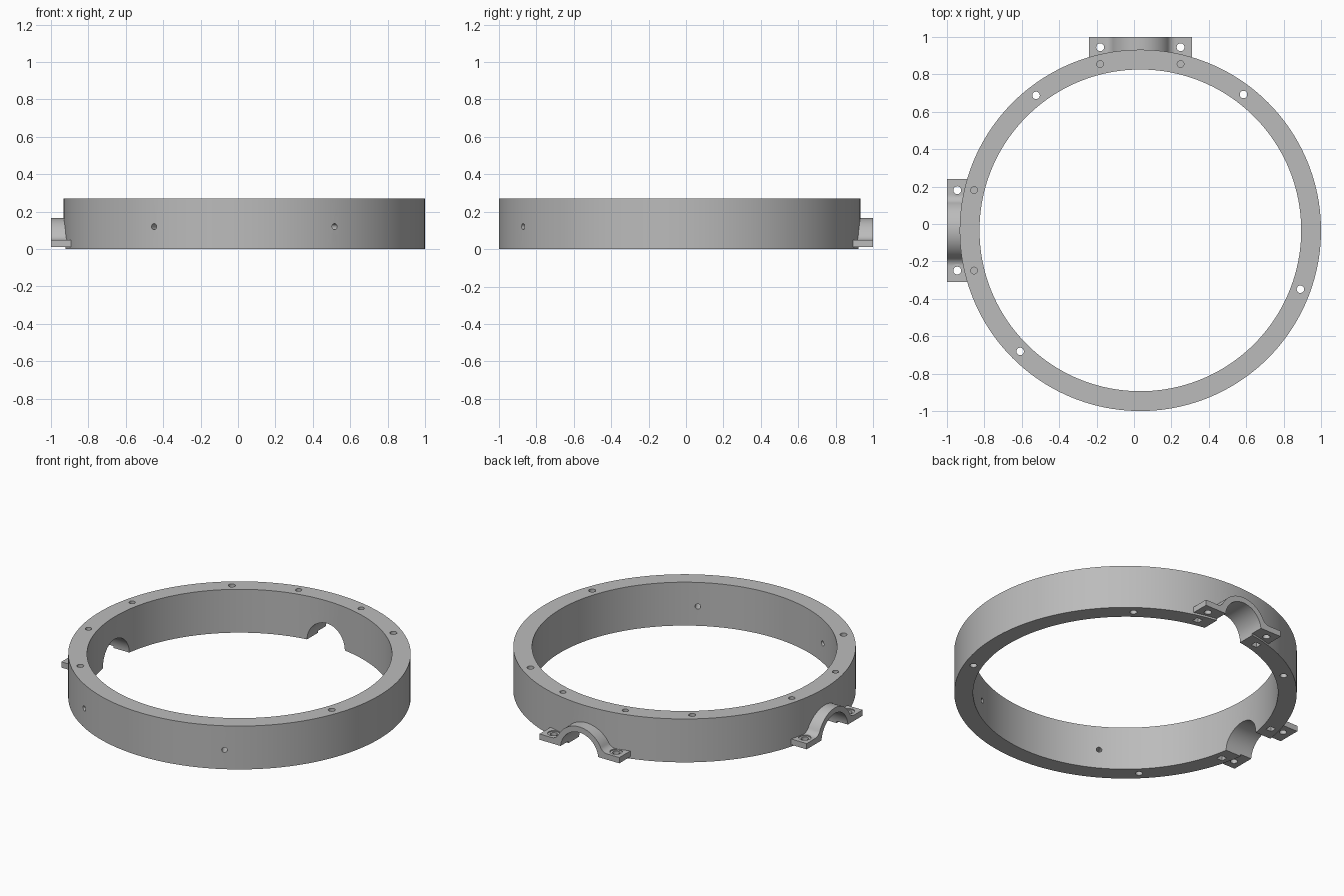
import bpy
import bmesh
import math
from mathutils import Matrix

cube = bpy.data.objects.get("Cube")
if cube:
    bpy.data.objects.remove(cube)

R_OUT, R_IN, HEIGHT = 0.966, 0.86, 0.27
OFFSET = 0.034              # ring centre relative to the overall centre
ARCH_OUT, ARCH_IN = 0.165, 0.13
FLANGE_LOW, FLANGE_TOP, HALF_WIDTH = 0.012, 0.048, 0.275
SCREW_U, SCREW_V, PIN_V = 0.215, 0.979, 0.889
CLAMP_START, CLAMP_END = 0.915, 1 + OFFSET

grey = bpy.data.materials.new("plain grey")
grey.use_nodes = True
grey.diffuse_color = (0.5, 0.5, 0.5, 1)
grey.node_tree.nodes["Principled BSDF"].inputs["Base Color"].default_value = (0.5, 0.5, 0.5, 1)


def add_object(name, bm):
    bmesh.ops.recalc_face_normals(bm, faces=bm.faces[:])
    mesh = bpy.data.meshes.new(name)
    bm.to_mesh(mesh)
    bm.free()
    obj = bpy.data.objects.new(name, mesh)
    bpy.context.collection.objects.link(obj)
    mesh.materials.append(grey)
    return obj


def cylinder(name, radius, low, high, place=Matrix(), segments=32):
    """Upright cylinder from low to high, moved by a matrix."""
    bm = bmesh.new()
    mat = place @ Matrix.Translation((0, 0, (low + high) / 2))
    bmesh.ops.create_cone(bm, cap_ends=True, segments=segments, radius1=radius,
                          radius2=radius, depth=high - low, matrix=mat)
    return add_object(name, bm)


def box(name, size, place):
    bm = bmesh.new()
    bmesh.ops.create_cube(bm, size=1, matrix=place @ Matrix.Diagonal((*size, 1)))
    return add_object(name, bm)


def cut(obj, cutters):
    for c in cutters:
        c.hide_render = True
        mod = obj.modifiers.new("cut", "BOOLEAN")
        mod.operation = "DIFFERENCE"
        mod.solver = "EXACT"
        mod.object = c
    bpy.context.view_layer.objects.active = obj
    for mod in list(obj.modifiers):
        bpy.ops.object.modifier_apply(modifier=mod.name)
    for c in cutters:
        bpy.data.objects.remove(c)


def turn(angle):
    return Matrix.Rotation(math.radians(angle), 4, "Z")


def arc(cx, cz, radius, start, end, steps):
    return [(cx + radius * math.cos(start + (end - start) * i / steps),
             cz + radius * math.sin(start + (end - start) * i / steps))
            for i in range(steps + 1)]


def clamp(name, place):
    """Saddle clamp: flat feet, filleted into a half-round arch."""
    fillet = 0.05
    fz = FLANGE_TOP + fillet
    fu = math.sqrt((ARCH_OUT + fillet) ** 2 - fz ** 2)
    lean = math.atan2(fz, fu)
    half = [(HALF_WIDTH, FLANGE_LOW), (HALF_WIDTH, FLANGE_TOP)]
    half += arc(fu, fz, fillet, -math.pi / 2, lean - math.pi, 10)
    half += arc(0, 0, ARCH_OUT, lean, math.pi / 2, 20)[1:]
    outer = half + [(-u, z) for u, z in reversed(half[:-1])]
    foot = math.asin(FLANGE_LOW / ARCH_IN)
    profile = outer + arc(0, 0, ARCH_IN, math.pi - foot, foot, 48)
    bm = bmesh.new()
    face = bm.faces.new([bm.verts.new((u, CLAMP_START, z)) for u, z in profile])
    moved = bmesh.ops.extrude_face_region(bm, geom=[face])["geom"]
    bmesh.ops.translate(bm, vec=(0, CLAMP_END - CLAMP_START, 0),
                        verts=[v for v in moved if isinstance(v, bmesh.types.BMVert)])
    bm.transform(place)
    obj = add_object(name, bm)
    cutters = []
    for u in (-SCREW_U, SCREW_U):
        spot = place @ Matrix.Translation((u, SCREW_V, 0))
        cutters.append(cylinder("counterbore", 0.035, FLANGE_TOP - 0.006, 0.15, spot))
        cutters.append(cylinder("screw_hole", 0.021, -0.1, 0.2, spot))
    cut(obj, cutters)
    return obj


# Main ring and its central opening
ring = cylinder("ring", R_OUT, 0, HEIGHT, segments=160)
cutters = [cylinder("opening", R_IN, -0.1, HEIGHT + 0.1, segments=160)]

# Vertical mounting holes through the rim
for angle in (52.8, 127.7, 225.2, 339.8):
    cutters.append(cylinder("rim_hole", 0.02, -0.1, HEIGHT + 0.1,
                            turn(angle) @ Matrix.Translation((0.912, 0, 0))))

# Radial set-screw holes in the front wall
for angle in (240, 300):
    lay = Matrix.Translation((0, 0, 0.12)) @ Matrix.Rotation(math.pi / 2, 4, "Y")
    cutters.append(cylinder("set_screw_hole", 0.016, 0.8, 1.05, turn(angle) @ lay))

# Back and side clamps, with tunnels and pin holes in the ring
parts = [ring]
for name, angle in (("back_clamp", 0), ("right_clamp", 90)):
    place = turn(angle)
    parts.append(clamp(name, place))
    cutters.append(cylinder("tunnel", ARCH_IN, 0.7, 1.1,
                            place @ Matrix.Rotation(-math.pi / 2, 4, "X"), 96))
    for u in (-SCREW_U, SCREW_U):
        spot = place @ Matrix.Translation((u, PIN_V, 0))
        cutters.append(cylinder("pin_hole", 0.018, 0.1, HEIGHT + 0.1, spot))
        cutters.append(box("nut_pocket", (0.04, 0.04, 0.06), spot))
cut(ring, cutters)

# Smooth round walls, crisp edges, and centring
for obj in parts:
    obj.data.transform(Matrix.Translation((OFFSET, -OFFSET, 0)))
    bpy.ops.object.select_all(action="DESELECT")
    obj.select_set(True)
    bpy.context.view_layer.objects.active = obj
    bpy.ops.object.shade_smooth_by_angle(angle=math.radians(30))
